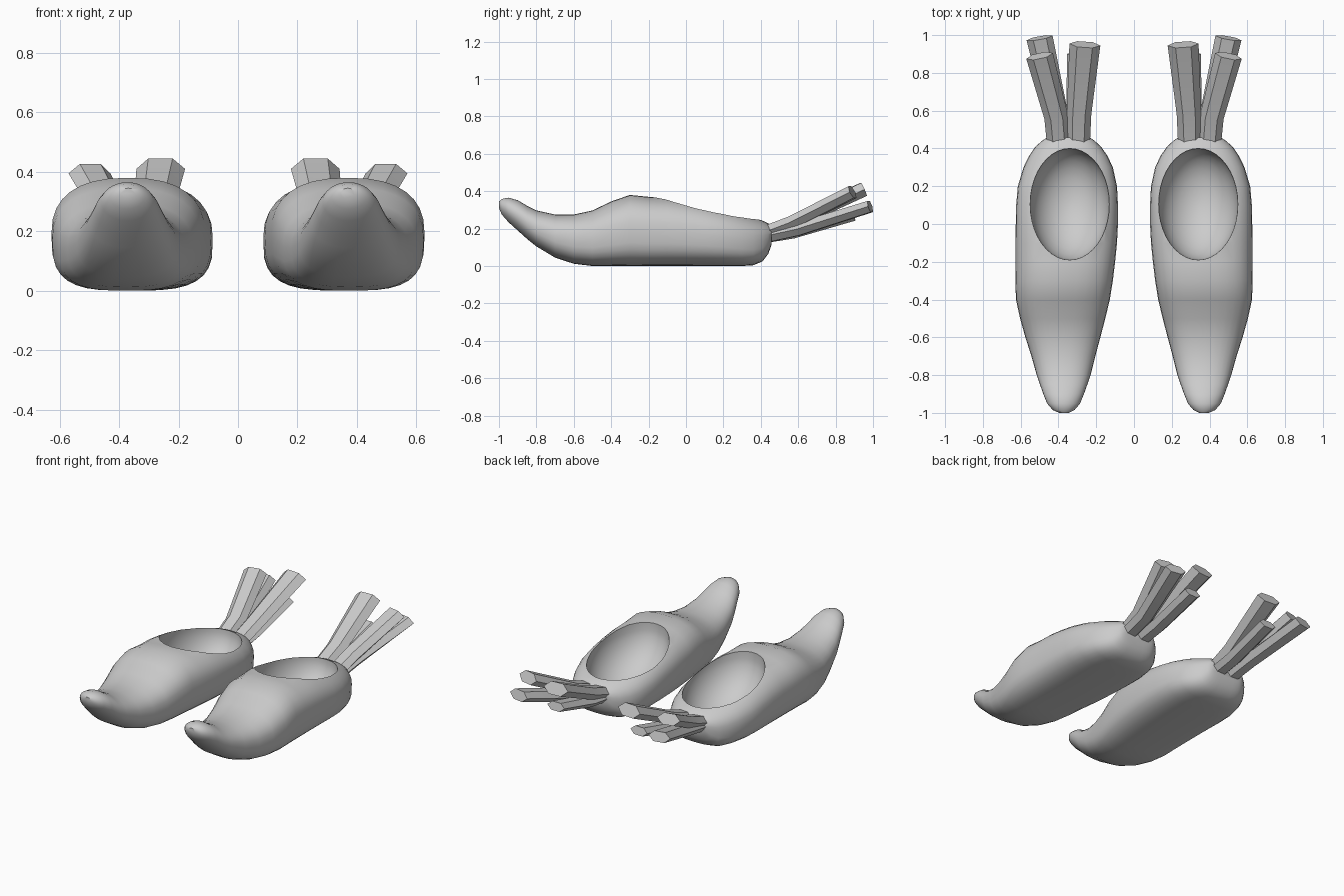
import bpy, bmesh, math
from mathutils import Vector

if "Cube" in bpy.data.objects:
    bpy.data.objects.remove(bpy.data.objects["Cube"])

mat = bpy.data.materials.new("light grey")
mat.diffuse_color = (0.6, 0.6, 0.6, 1)
mat.use_nodes = True
mat.node_tree.nodes["Principled BSDF"].inputs["Base Color"].default_value = mat.diffuse_color


def loft(name, rings):
    """Skin a closed solid over a list of equal-length rings."""
    bm = bmesh.new()
    loops = [[bm.verts.new(p) for p in r] for r in rings]
    n = len(loops[0])
    for a, b in zip(loops, loops[1:]):
        for i in range(n):
            j = (i + 1) % n
            bm.faces.new((a[i], a[j], b[j], b[i]))
    bm.faces.new(loops[0])
    bm.faces.new(loops[-1])
    bmesh.ops.recalc_face_normals(bm, faces=bm.faces)
    me = bpy.data.meshes.new(name)
    bm.to_mesh(me)
    bm.free()
    ob = bpy.data.objects.new(name, me)
    bpy.context.collection.objects.link(ob)
    me.materials.append(mat)
    return ob


def finish(ob, angle):
    """Smooth shading with sharp edges, mirrored to make the pair."""
    bpy.ops.object.select_all(action='DESELECT')
    bpy.context.view_layer.objects.active = ob
    ob.select_set(True)
    bpy.ops.object.shade_smooth_by_angle(angle=math.radians(angle))
    ob.modifiers.new("pair", 'MIRROR').use_mirror_merge = False


def power(v, n):
    return math.copysign(abs(v) ** (2 / n), v)


# Shoe body stations: y, inner x, outer x, bottom z, top z
stations = [
    (-1.0, 0.345, 0.395, 0.310, 0.345), (-0.985, 0.315, 0.430, 0.275, 0.358),
    (-0.95, 0.285, 0.460, 0.235, 0.365), (-0.90, 0.265, 0.480, 0.190, 0.352),
    (-0.85, 0.247, 0.498, 0.145, 0.322), (-0.80, 0.230, 0.515, 0.105, 0.297),
    (-0.70, 0.205, 0.543, 0.045, 0.275), (-0.60, 0.178, 0.575, 0.012, 0.275),
    (-0.50, 0.152, 0.603, 0.000, 0.297), (-0.40, 0.128, 0.625, 0.000, 0.345),
    (-0.30, 0.112, 0.628, 0.000, 0.380), (-0.20, 0.100, 0.627, 0.000, 0.370),
    (-0.10, 0.090, 0.627, 0.000, 0.368), (0.00, 0.085, 0.626, 0.000, 0.355),
    (0.10, 0.085, 0.624, 0.000, 0.335), (0.20, 0.090, 0.615, 0.000, 0.310),
    (0.30, 0.112, 0.585, 0.000, 0.280), (0.36, 0.140, 0.556, 0.004, 0.260),
    (0.41, 0.175, 0.522, 0.025, 0.242), (0.44, 0.208, 0.487, 0.065, 0.228),
    (0.458, 0.235, 0.460, 0.115, 0.212),
]
SEG = 32
rings = []
for y, xi, xo, zb, zt in stations:
    t = min(max((y + 0.95) / 0.5, 0), 1)   # round toe to boxier body
    cx, hw, cz, hh = (xi + xo) / 2, (xo - xi) / 2, (zb + zt) / 2, (zt - zb) / 2
    ring = []
    for k in range(SEG):
        a = 2 * math.pi * k / SEG
        c, s = math.cos(a), math.sin(a)
        n = 2 + t * (0.45 if s > 0 else 1.1)
        ring.append((cx + hw * power(c, n), y, cz + hh * power(s, n)))
    rings.append(ring)
body = loft("shoe_body", rings)

# Foot opening: bowl with an egg-shaped, sloping rim
def bowl_ring(scale, dz):
    pts = []
    for k in range(40):
        a = 2 * math.pi * k / 40
        x = 0.34 + 0.21 * scale * math.cos(a)
        y = 0.105 + 0.295 * scale * math.sin(a)
        pts.append((x, y, 0.308 - 0.17 * (y - 0.0) + dz))
    return pts

bowl = [bowl_ring(math.cos(b), -0.225 * math.sin(b))
        for b in (math.radians(d) for d in (86, 75, 62, 50, 38, 26, 14, 5))]
cutter = loft("opening_cutter", bowl + [bowl_ring(1.0, 0.02), bowl_ring(1.02, 0.3)])
cutter.hide_render = True
cut = body.modifiers.new("opening", 'BOOLEAN')
cut.operation, cut.solver, cut.object = 'DIFFERENCE', 'EXACT', cutter
bpy.context.view_layer.objects.active = body
bpy.ops.object.modifier_apply(modifier=cut.name)
bpy.data.objects.remove(cutter)
finish(body, 40)


# Heel stalks: flattened six-sided tubes fanning out behind
def stalk(name, start, end, r0, r1):
    start, end = Vector(start), Vector(end)
    d = (end - start).normalized()
    side = d.cross(Vector((0, 0, 1))).normalized()
    up = side.cross(d)
    bend = start.lerp(end, 0.3) + Vector((0, 0, -0.012))
    bend.x = start.x + (end.x - start.x) * 0.12
    out = []
    for p, f in ((start, 0), (bend, 0.15), (end, 1)):
        w, h = (r0[i] + (r1[i] - r0[i]) * f for i in (0, 1))
        out.append([p + side * w * math.cos(k * math.pi / 3)
                    + up * h * math.sin(k * math.pi / 3) for k in range(6)])
    finish(loft(name, out), 35)


stalk("stalk_upper_inner", (0.295, 0.43, 0.182), (0.26, 0.95, 0.41), (0.062, 0.04), (0.082, 0.044))
stalk("stalk_upper_outer", (0.40, 0.43, 0.180), (0.50, 0.89, 0.395), (0.062, 0.04), (0.072, 0.040))
stalk("stalk_lower_outer", (0.40, 0.43, 0.160), (0.50, 0.985, 0.318), (0.058, 0.04), (0.070, 0.036))
stalk("stalk_lower_inner", (0.30, 0.43, 0.155), (0.295, 0.90, 0.268), (0.058, 0.036), (0.060, 0.030))
